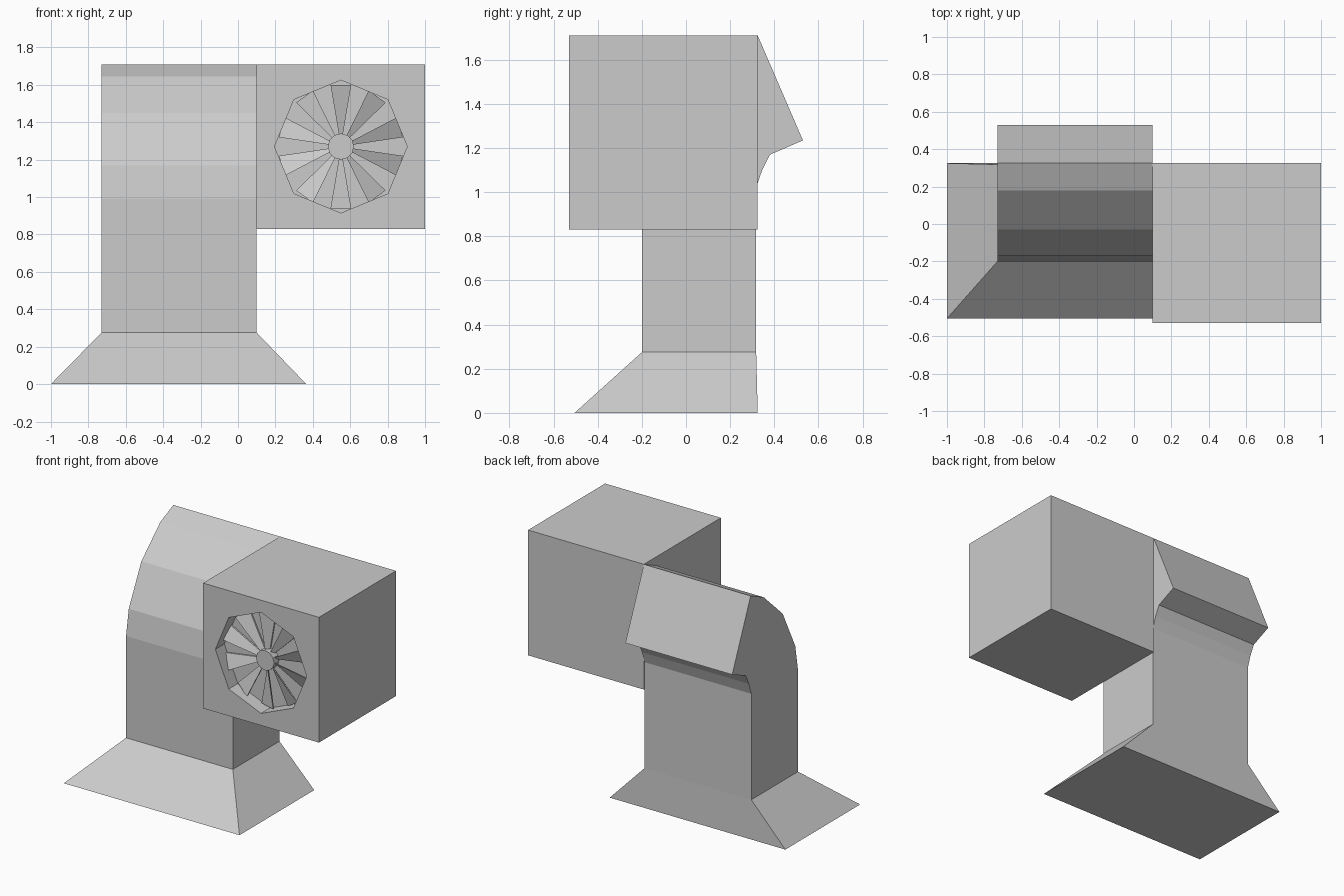
import bpy, bmesh, math
from mathutils import Matrix, Vector

if "Cube" in bpy.data.objects:
    bpy.data.objects.remove(bpy.data.objects["Cube"])

grey = bpy.data.materials.new("painted grey")
grey.diffuse_color = (0.6, 0.6, 0.6, 1)
grey.use_nodes = True
grey.node_tree.nodes["Principled BSDF"].inputs["Base Color"].default_value = grey.diffuse_color


def make(name, bm):
    bmesh.ops.recalc_face_normals(bm, faces=bm.faces)
    me = bpy.data.meshes.new(name)
    bm.to_mesh(me)
    bm.free()
    me.materials.append(grey)
    ob = bpy.data.objects.new(name, me)
    bpy.context.collection.objects.link(ob)
    return ob


def prism(bm, points, offset):
    """Extrude a closed outline by an offset vector."""
    face = bm.faces.new([bm.verts.new(p) for p in points])
    new = bmesh.ops.extrude_face_region(bm, geom=[face])["geom"]
    bmesh.ops.translate(bm, vec=offset,
                        verts=[v for v in new if isinstance(v, bmesh.types.BMVert)])


FX, FZ, FRONT = 0.55, 1.27, -0.53     # fan centre and front plane


def polar(r, deg, y):
    a = math.radians(deg)
    return Vector((FX + r * math.cos(a), y, FZ + r * math.sin(a)))


# Duct: side profile (y, z) swept along x
profile = [(-0.2, 0.275), (-0.2, 0.99), (-0.17, 1.17), (-0.03, 1.45), (0.18, 1.645),
           (0.325, 1.71), (0.53, 1.235), (0.38, 1.17), (0.345, 1.1), (0.318, 1.02),
           (0.318, 0.275)]
bm = bmesh.new()
prism(bm, [(-0.73, y, z) for y, z in profile], (0.83, 0, 0))
make("curved_duct", bm)

# Flared base with a flush back
bm = bmesh.new()
rings = []
for x0, x1, y0, y1, z in ((-1, 0.365, -0.505, 0.325, 0), (-0.73, 0.1, -0.2, 0.318, 0.275)):
    rings.append([bm.verts.new(p) for p in
                  ((x0, y0, z), (x1, y0, z), (x1, y1, z), (x0, y1, z))])
for ring in rings:
    bm.faces.new(ring)
for i in range(4):
    j = (i + 1) % 4
    bm.faces.new((rings[0][i], rings[0][j], rings[1][j], rings[1][i]))
make("flared_base", bm)

# Fan housing box with an octagonal recess
bm = bmesh.new()
prism(bm, [(0.1, FRONT, 0.83), (1, FRONT, 0.83), (1, FRONT, 1.71), (0.1, FRONT, 1.71)],
      (0, 0.855, 0))
box = make("fan_housing", bm)
bm = bmesh.new()
prism(bm, [polar(0.355, 45 * i, FRONT - 0.1) for i in range(8)], (0, 0.2, 0))
cutter = make("recess_cutter", bm)
cutter.hide_render = True
cutter.hide_viewport = True
cutter.display_type = 'WIRE'
cut = box.modifiers.new("recess", 'BOOLEAN')
cut.operation = 'DIFFERENCE'
cut.solver = 'EXACT'
cut.object = cutter

# Fan hub
bm = bmesh.new()
prism(bm, [polar(0.07, 30 * i, FRONT + 0.045) for i in range(12)], (0, 0.055, 0))
make("fan_hub", bm)

# Ten pitched, tapering fan blades
bm = bmesh.new()
for i in range(10):
    a = 90 + 36 * i
    prism(bm, [polar(0.06, a - 9, FRONT + 0.085), polar(0.335, a - 9.5, FRONT + 0.085),
               polar(0.335, a + 9.5, FRONT + 0.055), polar(0.06, a + 9, FRONT + 0.06)],
          (0, 0.01, 0))
make("fan_blades", bm)
